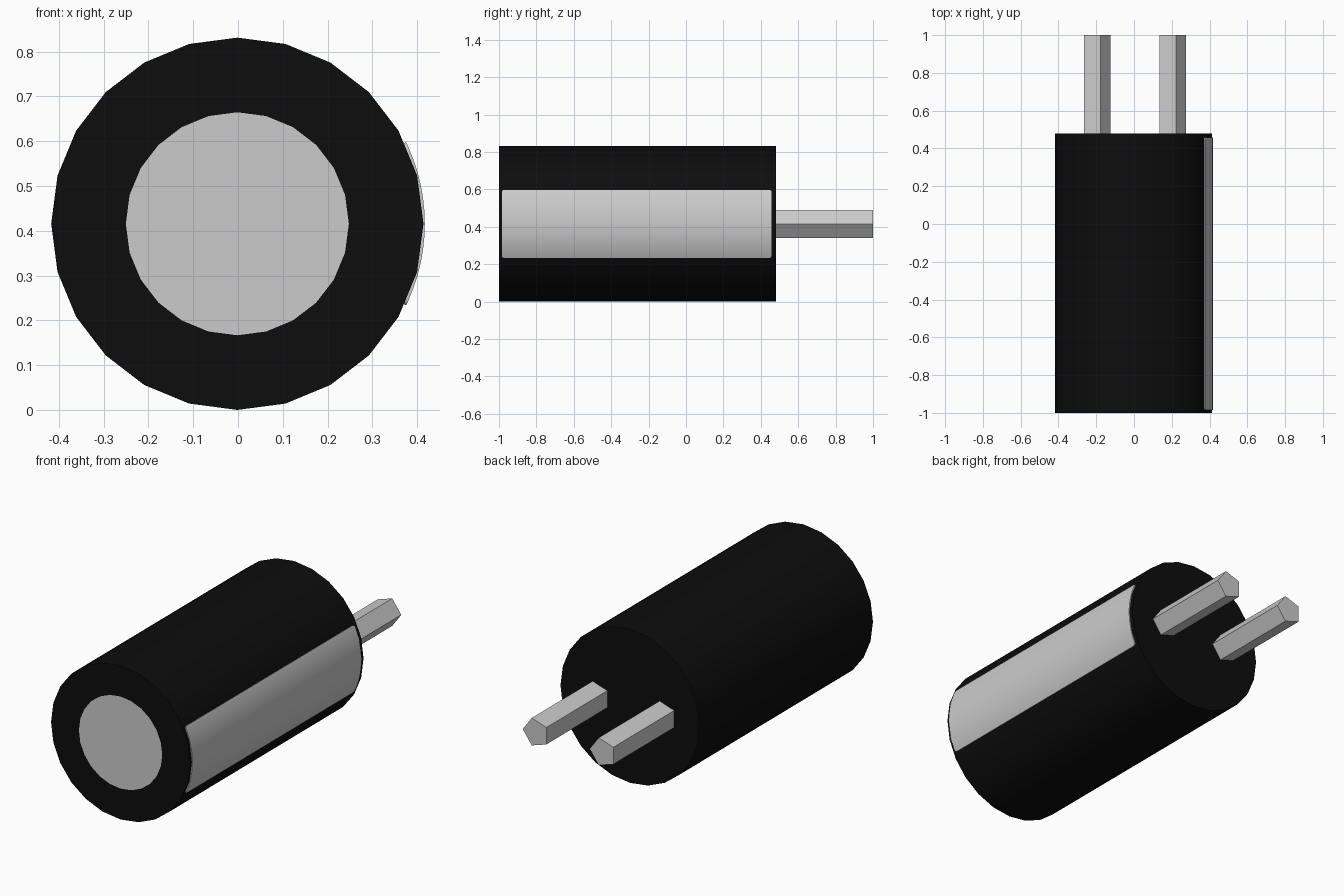
import bpy, bmesh, math
from mathutils import Matrix

cube = bpy.data.objects.get("Cube")
if cube:
    bpy.data.objects.remove(cube, do_unlink=True)

CX, CZ, R = -0.0015, 0.4155, 0.4155   # body axis and radius
FRONT, BACK, TIP = -1.0, 0.48, 1.0


def material(name, value):
    m = bpy.data.materials.new(name)
    m.use_nodes = True
    color = (value, value, value, 1)
    m.diffuse_color = color
    m.node_tree.nodes["Principled BSDF"].inputs["Base Color"].default_value = color
    return m


black = material("black", 0.004)
grey = material("light grey", 0.6)


def add_object(name, bm, mats, smooth=False):
    bmesh.ops.recalc_face_normals(bm, faces=bm.faces)
    mesh = bpy.data.meshes.new(name)
    bm.to_mesh(mesh)
    bm.free()
    for m in mats:
        mesh.materials.append(m)
    ob = bpy.data.objects.new(name, mesh)
    bpy.context.collection.objects.link(ob)
    if smooth:
        bpy.ops.object.select_all(action='DESELECT')
        ob.select_set(True)
        bpy.context.view_layer.objects.active = ob
        bpy.ops.object.shade_smooth_by_angle(angle=math.radians(30))
    return ob


def prism(sides, radius, x, y0, y1):
    """Closed prism along y with one corner pointing to +x."""
    bm = bmesh.new()
    bmesh.ops.create_cone(bm, cap_ends=True, segments=sides, radius1=radius,
                          radius2=radius, depth=y1 - y0)
    # put a corner on local +x whatever the primitive starts from
    v = bm.verts[:][0].co
    turn = Matrix.Rotation(-math.atan2(v.y, v.x), 4, 'Z')
    lay = Matrix.Rotation(math.pi / 2, 4, 'X')
    move = Matrix.Translation((x, (y0 + y1) / 2, CZ))
    bmesh.ops.transform(bm, matrix=move @ lay @ turn, verts=bm.verts)
    return bm


# Can body with a grey disc inset in its front cap
bm = prism(24, R, CX, FRONT, BACK)
cap = min(bm.faces, key=lambda f: f.calc_center_median().y)
inset = 0.168 * math.cos(math.pi / 24)
bmesh.ops.inset_region(bm, faces=[cap], thickness=inset)
disc = min((f for f in bm.faces if len(f.verts) > 4),
           key=lambda f: f.calc_center_median().y)
disc.material_index = 1
add_object("can_body", bm, [black, grey], smooth=True)

# Five-sided terminal pins at the back
for name, side in (("left_pin", 1), ("right_pin", -1)):
    add_object(name, prism(5, 0.078, CX - 0.001 + side * 0.2, BACK - 0.01, TIP), [grey])

# Curved marking stripe on the left side, with rounded corners
stripe_r, half, corner = 0.4185, math.radians(25.8), 0.015
y0, y1 = -0.985, 0.458
bm = bmesh.new()
rim = [half - corner / stripe_r * (1 - math.cos(i * math.pi / 8)) for i in range(5)]
inner = [rim[-1] * (1 - i / 6) for i in range(1, 6)]
upper = rim + inner
angles = upper + [0] + [-a for a in reversed(upper)]
rows = []
for a in angles:
    d = min((half - abs(a)) * stripe_r, corner)
    pull = corner - math.sqrt(max(0, corner ** 2 - (corner - d) ** 2))
    x, z = CX + stripe_r * math.cos(a), CZ + stripe_r * math.sin(a)
    rows.append([bm.verts.new((x, y, z)) for y in (y0 + pull, y1 - pull)])
for p, q in zip(rows, rows[1:]):
    bm.faces.new((p[0], q[0], q[1], p[1]))
shell = bmesh.ops.extrude_face_region(bm, geom=bm.faces[:])
for v in shell["geom"]:
    if isinstance(v, bmesh.types.BMVert):
        v.co.x = CX + (v.co.x - CX) * 0.98
        v.co.z = CZ + (v.co.z - CZ) * 0.98
add_object("side_stripe", bm, [grey], smooth=True)
